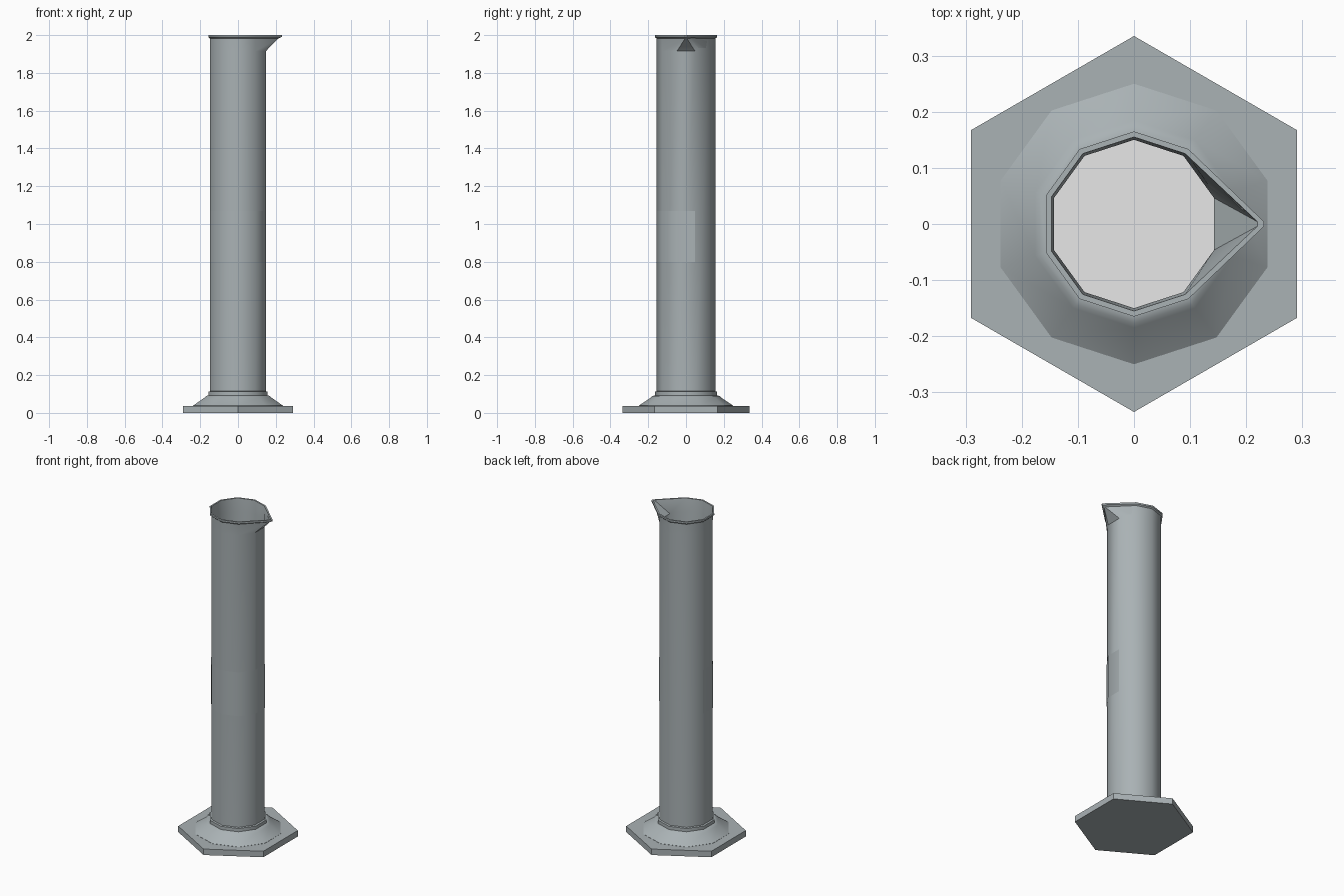
import bpy, bmesh, math

if "Cube" in bpy.data.objects:
    bpy.data.objects.remove(bpy.data.objects["Cube"])


def material(name, rgb):
    m = bpy.data.materials.new(name)
    m.diffuse_color = (*rgb, 1)
    m.use_nodes = True
    m.node_tree.nodes["Principled BSDF"].inputs["Base Color"].default_value = m.diffuse_color
    return m


GREY = material("grey glass", (0.40, 0.445, 0.46))
PALE = material("pale floor", (0.8, 0.8, 0.8))


def ring(bm, n, r, z, tip=None):
    """Ring of n points with one at +y; tip pulls the two +x points into a spout."""
    vs = []
    for i in range(n):
        a = math.pi / 2 + i * math.tau / n
        x, y = r * math.cos(a), r * math.sin(a)
        if tip and x > 0 and abs(y) < 0.4 * r:
            x, y = tip, math.copysign(0.004, y)
        vs.append(bm.verts.new((x, y, z)))
    return vs


def stack(name, n, rings):
    """Skin a closed shape through rings (radius, z, spout tip)."""
    bm = bmesh.new()
    loops = [ring(bm, n, *r) for r in rings]
    for a, b in zip(loops, loops[1:]):
        for i in range(n):
            j = (i + 1) % n
            bm.faces.new((a[i], a[j], b[j], b[i]))
    bm.faces.new(loops[0][::-1])
    cap = bm.faces.new(loops[-1])
    return finish(name, bm, cap)


def finish(name, bm, cap=None):
    if cap and name == "tube":
        cap.material_index = 1
    me = bpy.data.meshes.new(name)
    bm.to_mesh(me)
    bm.free()
    me.materials.append(GREY)
    me.materials.append(PALE)
    ob = bpy.data.objects.new(name, me)
    bpy.context.collection.objects.link(ob)
    bpy.ops.object.select_all(action='DESELECT')
    ob.select_set(True)
    bpy.context.view_layer.objects.active = ob
    bpy.ops.object.shade_smooth_by_angle(angle=math.radians(38))
    return ob


# Hexagonal foot plate
stack("foot_plate", 6, [(0.335, 0), (0.335, 0.037)])

# Sloped foot with stepped collar
stack("foot_collar", 10, [(0.25, 0.036), (0.25, 0.038), (0.185, 0.082),
                          (0.177, 0.09), (0.165, 0.092), (0.165, 0.112),
                          (0.154, 0.115)])

# Hollow tube with flared rim and pouring spout; last ring is the inner floor
stack("tube", 10, [(0.155, 0.10), (0.155, 1.915), (0.157, 1.983, 0.215),
                   (0.165, 1.99, 0.232), (0.165, 2.0, 0.232),
                   (0.155, 2.0, 0.22), (0.150, 1.92), (0.150, 0.118)])

# Thin label panel wrapped round the front half
bm = bmesh.new()
lo, hi = [[bm.verts.new((0.157 * math.cos(a), 0.157 * math.sin(a), z))
           for a in (math.radians(162 + 36 * k) for k in range(7))]
          for z in (0.80, 1.07)]
for i in range(6):
    bm.faces.new((lo[i], lo[i + 1], hi[i + 1], hi[i]))
finish("label_panel", bm)
